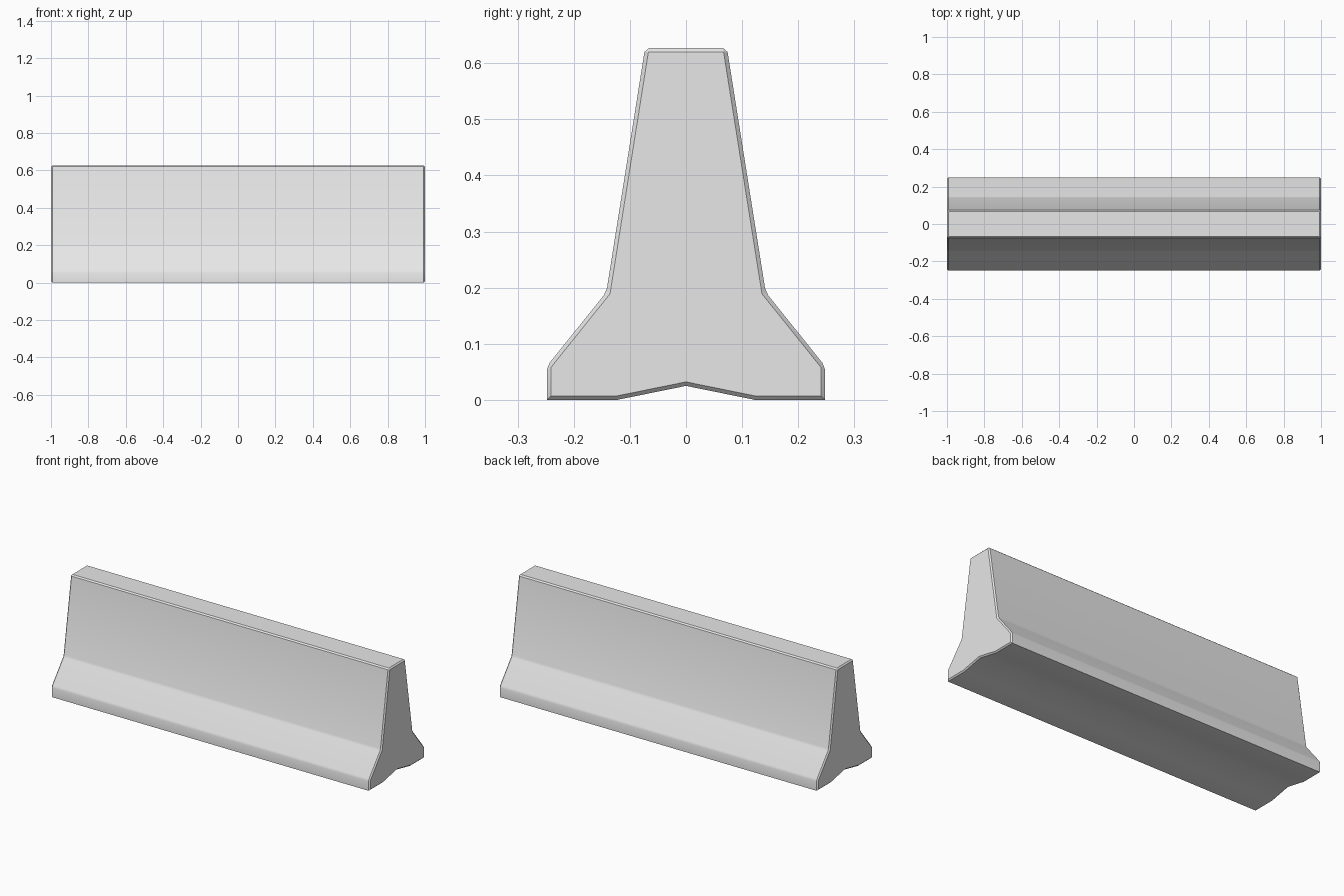
import bpy
import bmesh

cube = bpy.data.objects.get("Cube")
if cube:
    bpy.data.objects.remove(cube)

LENGTH = 2.0
CHAMFER = 0.007

# Concrete material
concrete = bpy.data.materials.new("concrete grey")
concrete.use_nodes = True
colour = (0.8, 0.8, 0.8, 1)
concrete.diffuse_color = colour
concrete.node_tree.nodes["Principled BSDF"].inputs["Base Color"].default_value = colour

# Half of the cross-section (y, z): foot, toe slope, tall upper face
half = [(0.123, 0), (0.248, 0), (0.248, 0.06), (0.142, 0.192), (0.073, 0.627)]
groove_peak = (0, 0.025)
profile = [groove_peak] + half + [(-y, z) for y, z in reversed(half)]

# Extrude the cross-section along the barrier
bm = bmesh.new()
section = bm.faces.new([bm.verts.new((-LENGTH / 2, y, z)) for y, z in profile])
extruded = bmesh.ops.extrude_face_region(bm, geom=[section], use_keep_orig=True)
bmesh.ops.translate(bm, vec=(LENGTH, 0, 0),
                    verts=[v for v in extruded["geom"] if isinstance(v, bmesh.types.BMVert)])
bmesh.ops.recalc_face_normals(bm, faces=bm.faces)

# Chamfer both end outlines and every long edge above the base
bevelled = [e for e in bm.edges
            if abs(e.verts[0].co.x - e.verts[1].co.x) < 0.01
            or min(v.co.z for v in e.verts) > 0.04]
bmesh.ops.bevel(bm, geom=bevelled, offset=CHAMFER, offset_type='OFFSET',
                segments=1, profile=0.5, affect='EDGES', clamp_overlap=True)
bmesh.ops.recalc_face_normals(bm, faces=bm.faces)

mesh = bpy.data.meshes.new("concrete_barrier")
bm.to_mesh(mesh)
bm.free()
mesh.materials.append(concrete)

barrier = bpy.data.objects.new("concrete_barrier", mesh)
bpy.context.collection.objects.link(barrier)

# Soften shallow bends and keep the corners crisp
bpy.ops.object.select_all(action='DESELECT')
barrier.select_set(True)
bpy.context.view_layer.objects.active = barrier
bpy.ops.object.shade_smooth_by_angle(angle=0.5236)
